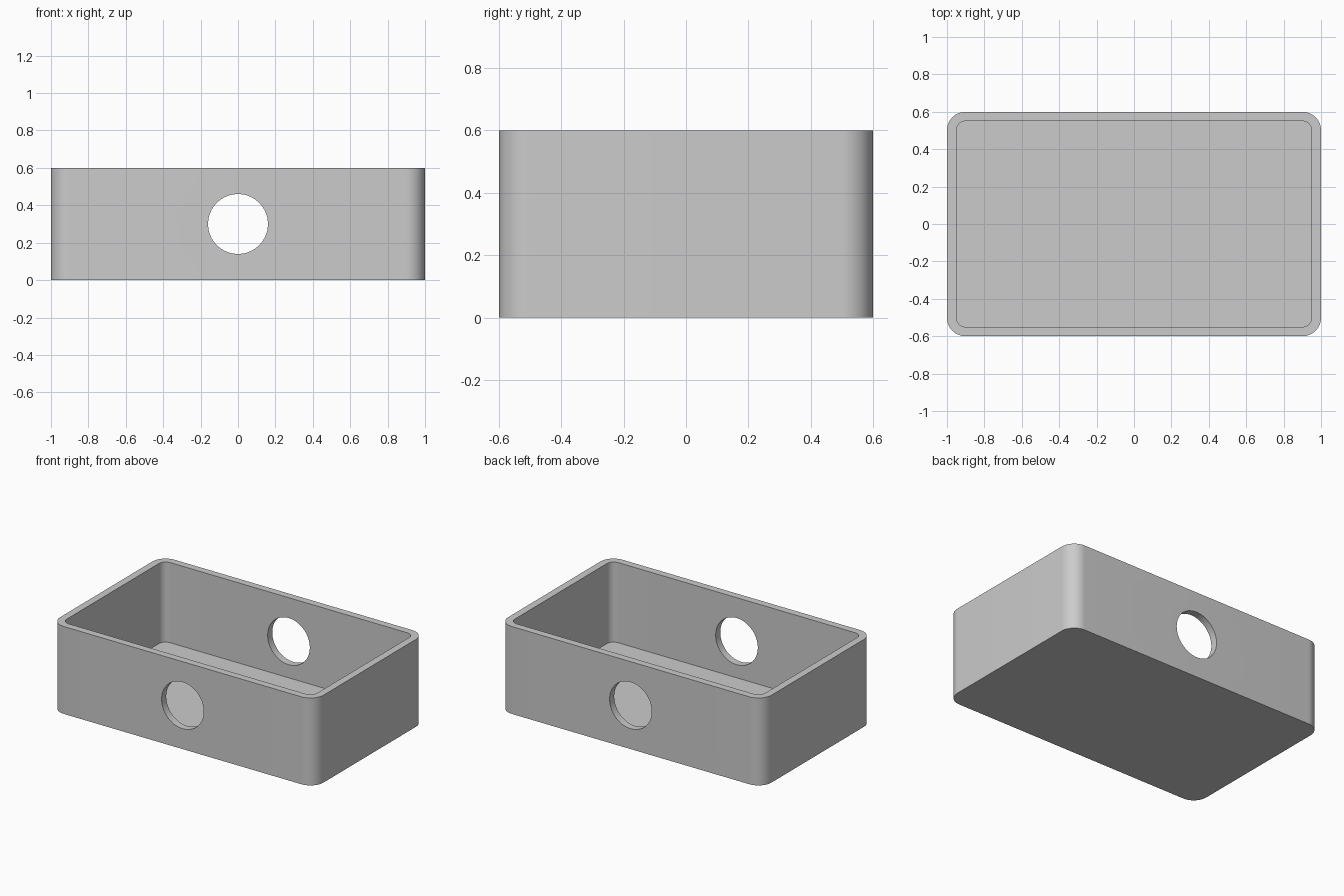
import bpy, bmesh
from math import cos, sin, pi, radians

if "Cube" in bpy.data.objects:
    bpy.data.objects.remove(bpy.data.objects["Cube"], do_unlink=True)

LENGTH, WIDTH, HEIGHT = 2.0, 1.2, 0.6
WALL, RADIUS, HOLE = 0.05, 0.1, 0.16

grey = bpy.data.materials.new("plain grey")
grey.use_nodes = True
grey.diffuse_color = (0.6, 0.6, 0.6, 1)
grey.node_tree.nodes["Principled BSDF"].inputs["Base Color"].default_value = grey.diffuse_color


def rounded_block(name, length, width, radius, bottom, top, steps=16):
    """Upright block with rounded vertical corners."""
    bm = bmesh.new()
    verts = []
    for corner, (sx, sy) in enumerate([(1, 1), (-1, 1), (-1, -1), (1, -1)]):
        for i in range(steps + 1):
            a = (corner + i / steps) * pi / 2
            verts.append(bm.verts.new((sx * (length / 2 - radius) + radius * cos(a),
                                       sy * (width / 2 - radius) + radius * sin(a), bottom)))
    base = bm.faces.new(verts)
    grown = bmesh.ops.extrude_face_region(bm, geom=[base], use_keep_orig=True)["geom"]
    for v in grown:
        if isinstance(v, bmesh.types.BMVert):
            v.co.z = top
    bmesh.ops.recalc_face_normals(bm, faces=bm.faces)
    mesh = bpy.data.meshes.new(name)
    bm.to_mesh(mesh)
    bm.free()
    mesh.materials.append(grey)
    obj = bpy.data.objects.new(name, mesh)
    bpy.context.collection.objects.link(obj)
    return obj


def cut(target, cutter):
    """Subtract the cutter from the target, then discard it."""
    cutter.hide_render = True
    bpy.context.view_layer.objects.active = target
    mod = target.modifiers.new("cut", "BOOLEAN")
    mod.operation, mod.solver, mod.object = "DIFFERENCE", "EXACT", cutter
    bpy.ops.object.modifier_apply(modifier=mod.name)
    bpy.data.objects.remove(cutter, do_unlink=True)


# Open tray with a floor as thick as its walls
tray = rounded_block("tray", LENGTH, WIDTH, RADIUS, 0, HEIGHT)
cut(tray, rounded_block("cavity_cutter", LENGTH - 2 * WALL, WIDTH - 2 * WALL,
                        RADIUS - WALL, WALL, HEIGHT + 0.2))

# Round hole through the front and back walls
bpy.ops.mesh.primitive_cylinder_add(vertices=96, radius=HOLE, depth=WIDTH * 2,
                                    location=(0, 0, HEIGHT / 2), rotation=(pi / 2, 0, 0))
drill = bpy.context.object
drill.name = "hole_cutter"
drill.data.materials.append(grey)
cut(tray, drill)

# Smooth the rounded corners and hole walls, keeping the rims crisp
bpy.ops.object.select_all(action="DESELECT")
tray.select_set(True)
bpy.context.view_layer.objects.active = tray
bpy.ops.object.shade_smooth_by_angle(angle=radians(30))
